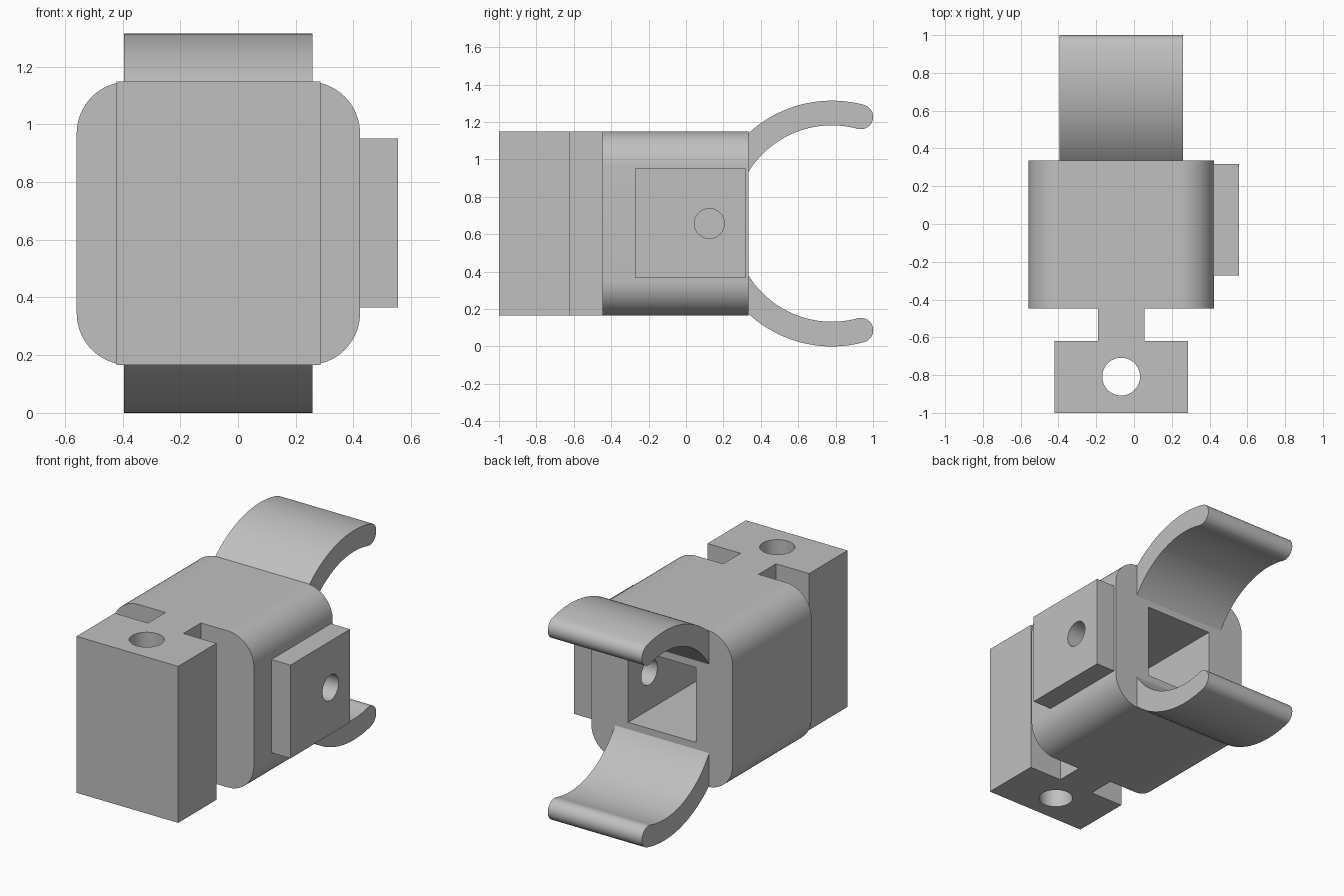
import bpy
import bmesh
from math import sin, cos, asin, pi, radians
from mathutils import Vector

if "Cube" in bpy.data.objects:
    bpy.data.objects.remove(bpy.data.objects["Cube"])

CX, CZ = -0.068, 0.657          # centre line of the body
HALF = 0.491                    # half size of the body section
BACK, FRONT = 0.335, -0.447     # body ends along y

grey = bpy.data.materials.new("plain grey")
grey.use_nodes = True
grey.diffuse_color = (0.53, 0.53, 0.53, 1)
grey.node_tree.nodes["Principled BSDF"].inputs["Base Color"].default_value = grey.diffuse_color


def arc(cx, cy, r, start, end, steps):
    """Points along a circular arc."""
    angles = [start + (end - start) * i / steps for i in range(steps + 1)]
    return [(cx + r * cos(a), cy + r * sin(a)) for a in angles]


def extrude(name, outline, axis, low, high):
    """Solid prism from an outline in the plane across the given axis."""
    place = {"x": lambda u, v, w: (w, u, v),
             "y": lambda u, v, w: (u, w, v),
             "z": lambda u, v, w: (u, v, w)}[axis]
    push = Vector(place(0, 0, high - low))
    bm = bmesh.new()
    face = bm.faces.new([bm.verts.new(place(u, v, low)) for u, v in outline])
    grown = bmesh.ops.extrude_face_region(bm, geom=[face])["geom"]
    moved = [g for g in grown if isinstance(g, bmesh.types.BMVert)]
    bmesh.ops.translate(bm, verts=moved, vec=push)
    bmesh.ops.recalc_face_normals(bm, faces=bm.faces)
    mesh = bpy.data.meshes.new(name)
    bm.to_mesh(mesh)
    bm.free()
    mesh.materials.append(grey)
    obj = bpy.data.objects.new(name, mesh)
    bpy.context.collection.objects.link(obj)
    return obj


def rect(u0, u1, v0, v1):
    return [(u0, v0), (u1, v0), (u1, v1), (u0, v1)]


def select(obj):
    bpy.ops.object.select_all(action="DESELECT")
    obj.select_set(True)
    bpy.context.view_layer.objects.active = obj


def cut(obj, cutter):
    """Subtract a helper solid, then discard it."""
    cutter.hide_render = True
    mod = obj.modifiers.new("cut", "BOOLEAN")
    mod.operation, mod.solver, mod.object = "DIFFERENCE", "EXACT", cutter
    select(obj)
    bpy.ops.object.modifier_apply(modifier=mod.name)
    bpy.data.objects.remove(cutter)


def circle(cx, cy, r):
    return arc(cx, cy, r, 0, 2 * pi, 48)[:-1]


# Rounded body with a square socket open at the back
radius = 0.18
inner = HALF - radius
outline = []
for i, (sx, sz) in enumerate([(1, 1), (-1, 1), (-1, -1), (1, -1)]):
    outline += arc(CX + sx * inner, CZ + sz * inner, radius, i * pi / 2, (i + 1) * pi / 2, 16)
body = extrude("body", outline, "y", FRONT, BACK)
s = 0.235
cut(body, extrude("socket_cutter", rect(CX - s, CX + s, CZ - s, CZ + s), "y", -0.36, BACK + 0.1))

# Side plate, with a hole running through to the socket
plate = extrude("side_plate", rect(-0.272, 0.318, 0.365, 0.95), "x", CX + HALF, 0.555)
for part in (body, plate):
    cut(part, extrude("side_hole_cutter", circle(0.125, CZ, 0.08), "x", 0.05, 0.7))

# Front block and its neck, with a vertical hole
neck, wide, step = 0.123, 0.353, -0.62
half = [(neck, FRONT), (neck, step), (wide, step), (wide, -1)]
tee = [(CX + u, v) for u, v in half] + [(CX - u, v) for u, v in reversed(half)]
block = extrude("front_block", tee, "z", CZ - HALF, CZ + HALF)
cut(block, extrude("block_hole_cutter", circle(CX, -0.808, 0.1), "z", 0, 1.4))

# Pair of curved clip arms with rounded tips
cy, outer_r, inner_r = 0.78, 0.657, 0.525
mid_r, tip_r = (outer_r + inner_r) / 2, (outer_r - inner_r) / 2
tip = pi / 2 - radians(15.2)
reach = cy - BACK
profile = arc(cy, 0, outer_r, pi / 2 + asin(reach / outer_r), tip, 32)
profile += arc(cy + mid_r * cos(tip), mid_r * sin(tip), tip_r, tip, tip - pi, 14)[1:-1]
profile += arc(cy, 0, inner_r, tip, pi / 2 + asin(reach / inner_r), 32)
arms = [extrude(name, [(u, CZ + side * v) for u, v in profile], "x", CX - 0.327, CX + 0.327)
        for name, side in (("upper_arm", 1), ("lower_arm", -1))]

# Smooth the curves, keep the corners crisp
for part in [body, plate, block] + arms:
    select(part)
    bpy.ops.object.shade_smooth_by_angle(angle=radians(30))
